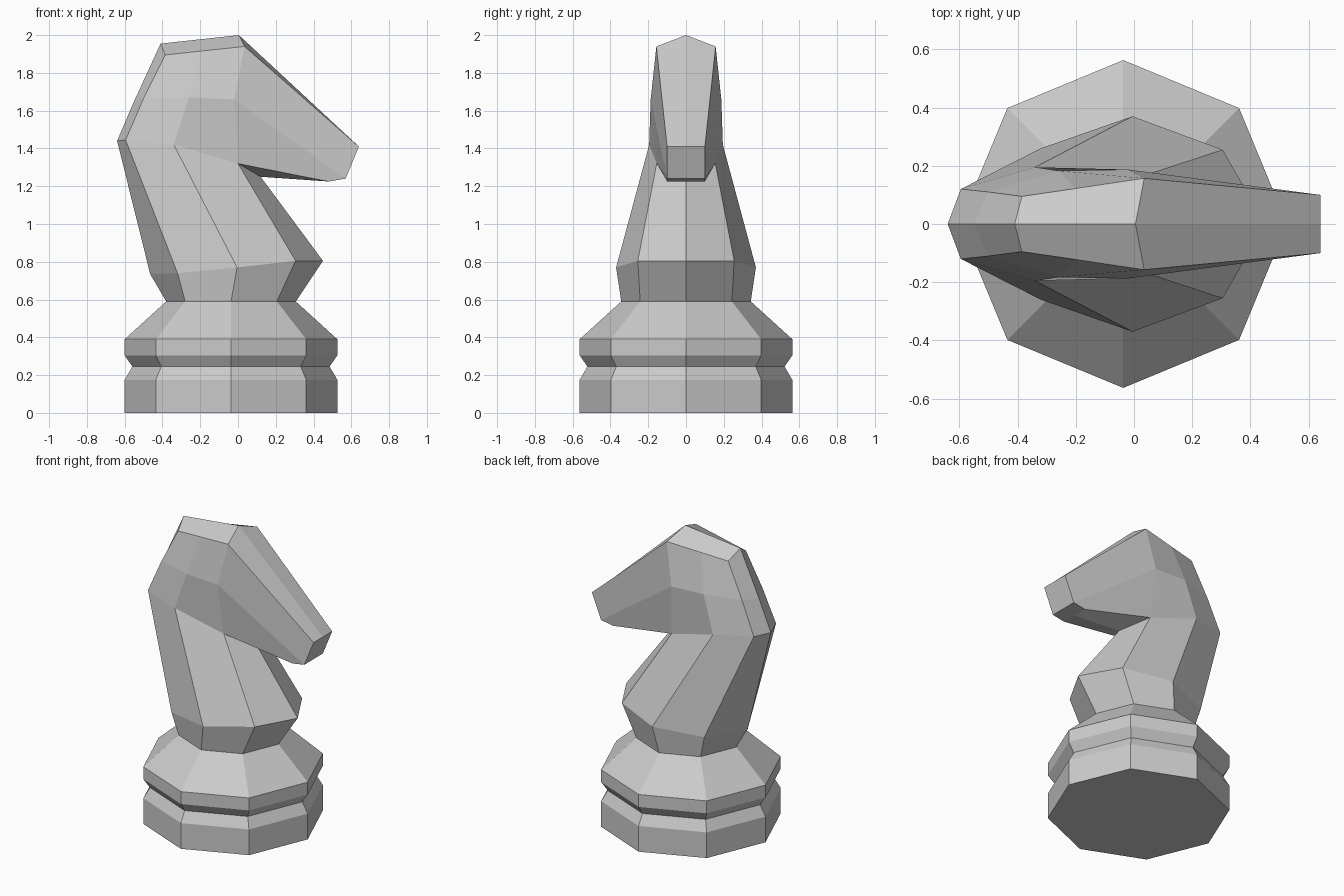
import bpy, bmesh, math

if "Cube" in bpy.data.objects:
    bpy.data.objects.remove(bpy.data.objects["Cube"])

CX = -0.037  # axis of the octagonal base


def finish(bm, name):
    bmesh.ops.recalc_face_normals(bm, faces=bm.faces[:])
    mesh = bpy.data.meshes.new(name)
    bm.to_mesh(mesh)
    bm.free()
    obj = bpy.data.objects.new(name, mesh)
    bpy.context.collection.objects.link(obj)
    return obj


def arc(radius, z, count):
    # points of an octagon, starting at the back (-x) and turning towards +y
    return [(CX - radius * math.cos(i * math.pi / 4), radius * math.sin(i * math.pi / 4), z)
            for i in range(count)]


def bridge(bm, a, b):
    for i in range(min(len(a), len(b)) - 1):
        bm.faces.new((a[i], a[i + 1], b[i + 1], b[i]))


# Base: eight-sided turned profile
bm = bmesh.new()
profile = [(0.563, 0), (0.563, 0.175), (0.522, 0.245), (0.563, 0.305), (0.563, 0.39), (0.343, 0.59)]
rings = [[bm.verts.new(p) for p in arc(r, z, 8)] for r, z in profile]
for a, b in zip(rings, rings[1:]):
    bridge(bm, a + a[:1], b + b[:1])
bm.faces.new(rings[0])
finish(bm, "base")

# Horse: half cross-sections from back to front, then mirrored across y = 0
bm = bmesh.new()
sections = [
    arc(0.343, 0.59, 5),
    [(-0.465, 0, 0.735), (-0.32, 0.26, 0.74), (-0.005, 0.37, 0.77), (0.305, 0.255, 0.805), (0.45, 0, 0.805)],
    [(-0.64, 0, 1.44), (-0.595, 0.12, 1.445), (-0.34, 0.195, 1.42), (0, 0.155, 1.32), (0.12, 0, 1.25)],
    [(-0.55, 0, 1.65), (-0.5, 0.11, 1.665), (-0.26, 0.183, 1.67), (-0.02, 0.187, 1.66)],
    [(-0.41, 0, 1.955), (-0.385, 0.095, 1.895), (-0.2, 0.122, 1.915), (0.035, 0.157, 1.94)],
]
rows = [[bm.verts.new(p) for p in s] for s in sections]
for a, b in zip(rows, rows[1:]):
    bridge(bm, a, b)
jaw, cheek, crown = rows[2:]

# Crown of the head
poll = bm.verts.new((0.005, 0, 2.0))
bm.faces.new((crown[0], crown[1], crown[2], crown[3], poll))

# Muzzle: outer edge and centre line at nose, lip and chin
outline = [(0.64, 1.41), (0.57, 1.24), (0.48, 1.225)]
nose, lip, chin = side = [bm.verts.new((x, 0.1, z)) for x, z in outline]
mid = [bm.verts.new((x, 0, z)) for x, z in outline]
bridge(bm, side, mid)
bm.faces.new((crown[3], nose, mid[0], poll))
bm.faces.new((cheek[3], lip, nose, crown[3]))
bm.faces.new((jaw[3], chin, lip, cheek[3]))
bm.faces.new((jaw[4], mid[2], chin, jaw[3]))

bmesh.ops.mirror(bm, geom=bm.verts[:] + bm.edges[:] + bm.faces[:], axis='Y', merge_dist=0.0005)
bmesh.ops.remove_doubles(bm, verts=bm.verts[:], dist=0.0005)
finish(bm, "horse_head_and_neck")
